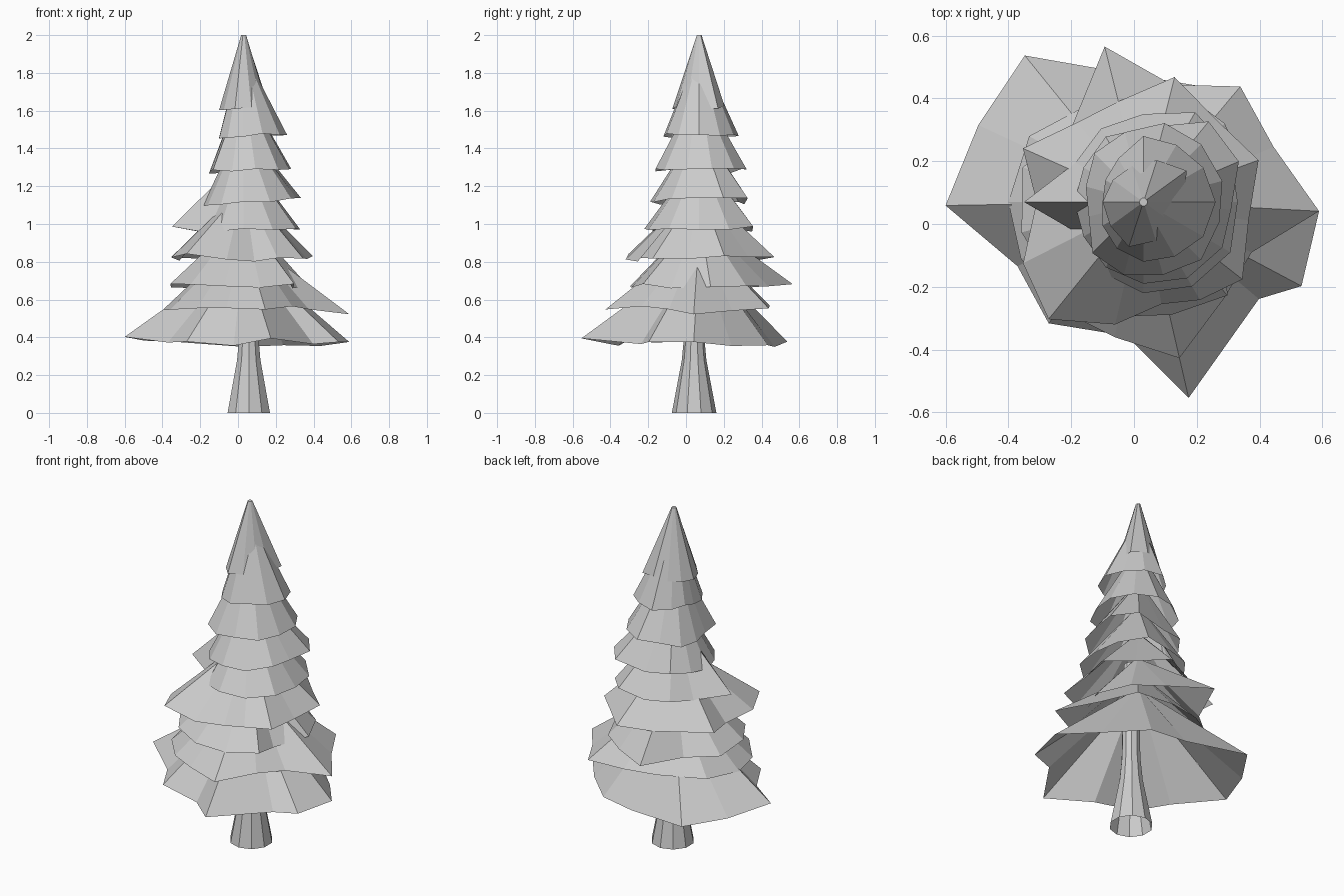
import bpy
import bmesh
import random
from math import cos, sin, radians
from mathutils import Vector

random.seed(4)

default_cube = bpy.data.objects.get("Cube")
if default_cube:
    bpy.data.objects.remove(default_cube, do_unlink=True)

# Single pale grey material
grey = bpy.data.materials.new("pale_grey")
grey.use_nodes = True
grey.diffuse_color = (0.6, 0.6, 0.6, 1)
grey.node_tree.nodes["Principled BSDF"].inputs["Base Color"].default_value = grey.diffuse_color


def polar(centre, angle, radius, height):
    """Point around a vertical axis, angle in degrees."""
    turn = radians(angle)
    return Vector((centre[0] + radius * cos(turn), centre[1] + radius * sin(turn), height))


def loft(name, rings):
    """Flat-shaded skin through equal-sized rings, lowest first, open below and closed on top."""
    bm = bmesh.new()
    loops = [[bm.verts.new(point) for point in ring] for ring in rings]
    for low, high in zip(loops, loops[1:]):
        count = len(low)
        for i in range(count):
            j = (i + 1) % count
            bm.faces.new((low[i], low[j], high[j], high[i]))
    bm.faces.new(loops[-1])
    mesh = bpy.data.meshes.new(name)
    bm.to_mesh(mesh)
    bm.free()
    mesh.materials.append(grey)
    bpy.context.collection.objects.link(bpy.data.objects.new(name, mesh))


def branch_tier(name, rim_height, top_height, radii, offset=0, angles=None, top_radius=0.03, tip_lift=0.0015):
    """Open ragged skirt of branches; radii are given in hundredths."""
    count = len(radii)
    angles = angles or [offset + i * 360 / count for i in range(count)]
    average = sum(radii) / count
    axis = (0.03, 0.07)
    rim, top = [], []
    for angle, radius in zip(angles, radii):
        lift = tip_lift * (radius - average) + random.uniform(-0.012, 0.012)
        rim.append(polar(axis, angle, radius / 100, rim_height + lift))
        top.append(polar(axis, angle, top_radius, top_height))
    loft(name, [rim, top])


# Trunk: flared hollow foot, slim stem
trunk_axis = (0.057, 0.043)
trunk_profile = [(0.118, 0), (0.065, 0.28), (0.052, 0.42), (0.04, 1)]
loft("trunk", [[polar(trunk_axis, i * 36 + 18, radius, height) for i in range(10)]
               for radius, height in trunk_profile])

# Lowest skirt, with unevenly spaced long tips
branch_tier("lowest_branches", 0.375, 0.83,
            [56, 44, 42, 40, 60, 58, 63, 45, 49, 43, 64, 48, 57],
            angles=[-3, 23, 60, 90, 129, 155, 181, 207, 232, 263, 283, 320, 332])

# Ragged skirts above it, shrinking upward
branch_tier("second_branches", 0.55, 0.92,
            [56, 45, 48, 38, 36, 42, 43, 43, 43, 44, 51, 40, 38],
            angles=[-3, 23, 50, 80, 110, 150, 180, 205, 235, 258, 283, 310, 335],
            tip_lift=-0.0015)
branch_tier("third_branches", 0.67, 1.02,
            [35, 36, 38, 51, 33, 40, 40, 39, 38, 37, 40, 30],
            angles=[10, 44, 74, 104, 134, 164, 194, 224, 254, 284, 312, 330])
branch_tier("fourth_branches", 0.82, 1.17,
            [39, 35, 41, 33, 33, 42, 34, 43, 48, 40, 33, 36, 40, 34],
            angles=[20, 48, 76, 104, 130, 156, 180, 207, 231, 257, 280, 300, 322, 350])
branch_tier("fifth_branches", 0.97, 1.33,
            [30, 32, 33, 28, 27, 25, 38, 22, 26, 29, 31, 32])
branch_tier("sixth_branches", 1.12, 1.48,
            [28, 33, 33, 24, 24, 22, 22, 22, 24, 26, 28, 29],
            angles=[-5, 23, 51, 85, 120, 150, 180, 210, 240, 270, 300, 330], tip_lift=0.004)
branch_tier("seventh_branches", 1.28, 1.68,
            [26, 26, 26, 23, 22, 19, 18, 23, 24, 24, 26, 25], offset=15)
branch_tier("eighth_branches", 1.47, 1.86,
            [23, 22, 21, 21, 16, 14, 13, 15, 17, 19, 20, 22])

# Crown cone with a tiny blunt tip
branch_tier("crown", 1.615, 2,
            [13, 17, 14, 12, 12, 13, 13, 15, 13, 12],
            top_radius=0.013)
